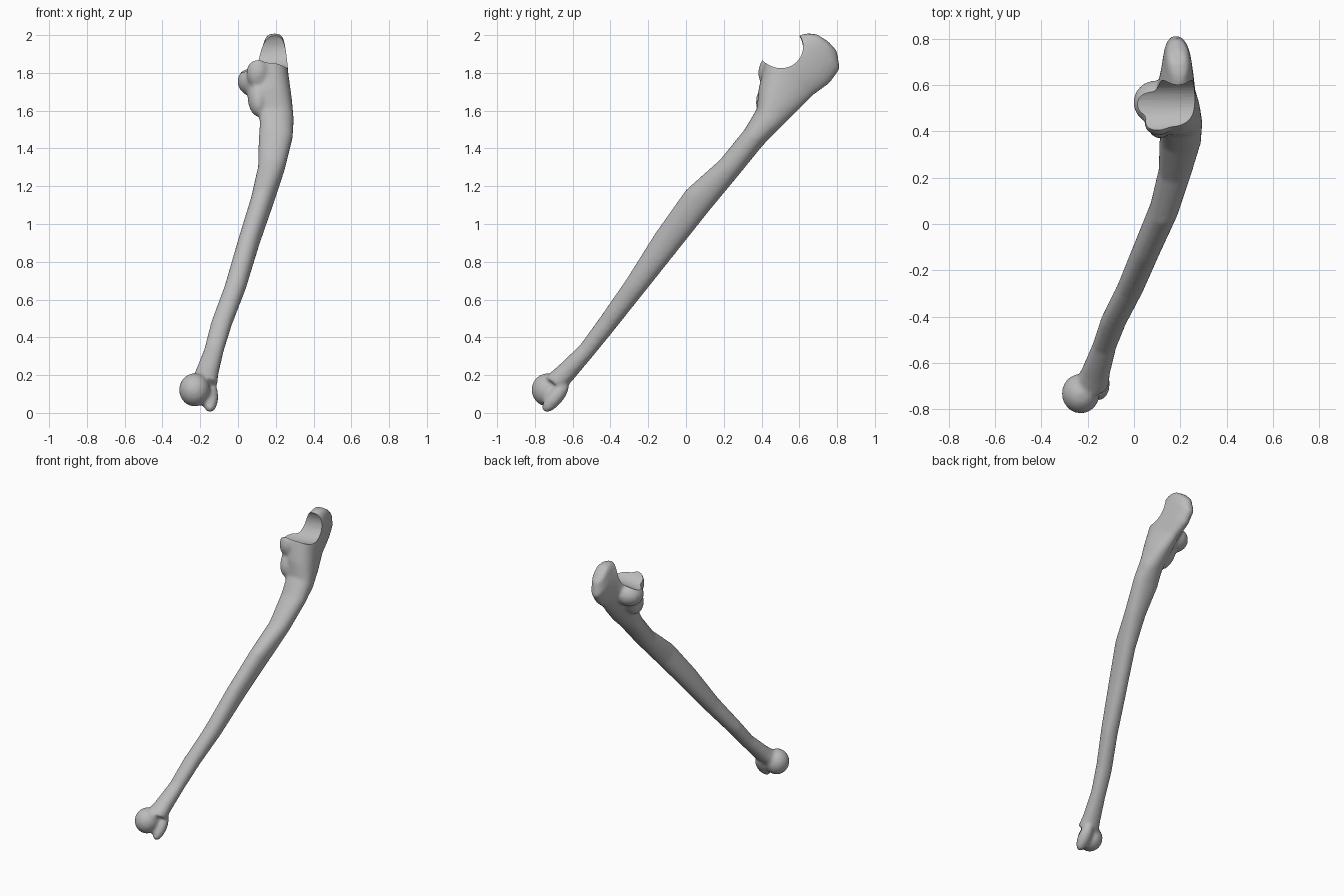
import bpy, bmesh, math
from mathutils import Vector, Matrix

cube = bpy.data.objects.get("Cube")
if cube:
    bpy.data.objects.remove(cube, do_unlink=True)

bone = bpy.data.materials.new("bone grey")
bone.use_nodes = True
bone.diffuse_color = (0.5, 0.5, 0.5, 1)
bone.node_tree.nodes["Principled BSDF"].inputs["Base Color"].default_value = (0.5, 0.5, 0.5, 1)

SIDES = 28


def loft(bm, stations):
    """Skin rings; each has a back (y, z), a front (y, z), back x / half width, front x / half width."""
    rings = []
    for (by, bz), (fy, fz), bx, bw, fx, fw in stations:
        ring = []
        for i in range(SIDES):
            a = math.tau * i / SIDES
            c, s = math.cos(a), math.sin(a)
            c = math.copysign(abs(c) ** 0.9, c)
            s = math.copysign(abs(s) ** 0.9, s)
            t = (s + 1) / 2
            x = bx + (fx - bx) * t + c * (bw + (fw - bw) * t)
            ring.append(bm.verts.new((x, by + (fy - by) * t, bz + (fz - bz) * t)))
        rings.append(ring)
    for r, q in zip(rings, rings[1:]):
        for i in range(SIDES):
            j = (i + 1) % SIDES
            bm.faces.new((r[i], r[j], q[j], q[i]))
    bm.faces.new(rings[0][::-1])
    bm.faces.new(rings[-1])


def blob(bm, center, radii, tilt=0.0):
    """Ellipsoid swelling, tilted about x."""
    m = Matrix.Translation(center) @ Matrix.Rotation(tilt, 4, 'X') @ Matrix.Diagonal((*radii, 1))
    bmesh.ops.create_uvsphere(bm, u_segments=24, v_segments=16, radius=1, matrix=m)


def make(name, bm):
    bmesh.ops.recalc_face_normals(bm, faces=bm.faces)
    me = bpy.data.meshes.new(name)
    bm.to_mesh(me)
    bm.free()
    ob = bpy.data.objects.new(name, me)
    bpy.context.collection.objects.link(ob)
    return ob


# Shaft: front edge point, depth, x centre, half width
shaft = [
    (-0.745, 0.19, 0.12, -0.185, 0.075),
    (-0.68, 0.245, 0.108, -0.165, 0.062),
    (-0.56, 0.36, 0.09, -0.127, 0.052),
    (-0.455, 0.505, 0.10, -0.087, 0.056),
    (-0.32, 0.70, 0.116, -0.015, 0.057),
    (-0.16, 0.955, 0.15, 0.058, 0.058),
    (0.0, 1.18, 0.165, 0.13, 0.062),
    (0.18, 1.34, 0.128, 0.178, 0.072),
    (0.31, 1.50, 0.128, 0.20, 0.09),
]
stations = [((y + 0.78 * d, z - 0.626 * d), (y, z), x, w, x, w) for y, z, d, x, w in shaft]
# Upper end, widening to the joint and narrowing to the elbow hook
stations += [
    ((0.49, 1.50), (0.375, 1.61), 0.225, 0.075, 0.19, 0.10),
    ((0.59, 1.60), (0.385, 1.72), 0.215, 0.07, 0.17, 0.115),
    ((0.67, 1.68), (0.42, 1.86), 0.20, 0.06, 0.155, 0.12),
    ((0.76, 1.745), (0.52, 1.95), 0.185, 0.06, 0.185, 0.085),
    ((0.815, 1.82), (0.60, 2.0), 0.18, 0.055, 0.195, 0.065),
    ((0.80, 1.915), (0.64, 2.01), 0.185, 0.045, 0.195, 0.055),
    ((0.755, 1.965), (0.69, 2.005), 0.185, 0.03, 0.19, 0.04),
]
bm = bmesh.new()
loft(bm, stations)
# Lower end: rounded head and pointed process
blob(bm, (-0.23, -0.732, 0.122), (0.082, 0.086, 0.088))
blob(bm, (-0.148, -0.69, 0.085), (0.044, 0.042, 0.10), -0.68)
# Joint: inner flange and front beak
blob(bm, (0.095, 0.525, 1.755), (0.098, 0.095, 0.085))
blob(bm, (0.105, 0.435, 1.80), (0.06, 0.052, 0.085))
blob(bm, (0.11, 0.46, 1.68), (0.06, 0.08, 0.12), -0.5)
ulna = make("forearm_bone", bm)

# Joint notch cutter: barrel across the bone
bm = bmesh.new()
m = (Matrix.Translation((0.14, 0.505, 1.928)) @ Matrix.Rotation(-0.1, 4, 'Y')
     @ Matrix.Rotation(math.pi / 2, 4, 'Y'))
bmesh.ops.create_cone(bm, cap_ends=True, segments=48, radius1=0.115, radius2=0.115, depth=0.6, matrix=m)
cutter = make("notch_cutter", bm)
cutter.hide_render = True

# Fuse the parts, soften, then cut the notch
rm = ulna.modifiers.new("fuse", 'REMESH')
rm.mode = 'VOXEL'
rm.voxel_size = 0.011
sm = ulna.modifiers.new("soften", 'SMOOTH')
sm.factor = 0.5
sm.iterations = 6
bo = ulna.modifiers.new("notch", 'BOOLEAN')
bo.operation = 'DIFFERENCE'
bo.solver = 'EXACT'
bo.object = cutter
bpy.context.view_layer.update()
final = bpy.data.meshes.new_from_object(ulna.evaluated_get(bpy.context.evaluated_depsgraph_get()))
ulna.modifiers.clear()
ulna.data = final
bpy.data.objects.remove(cutter, do_unlink=True)

final.materials.clear()
final.materials.append(bone)
for p in final.polygons:
    p.material_index = 0
bpy.ops.object.select_all(action='DESELECT')
ulna.select_set(True)
bpy.context.view_layer.objects.active = ulna
bpy.ops.object.shade_smooth_by_angle(angle=math.radians(40))
